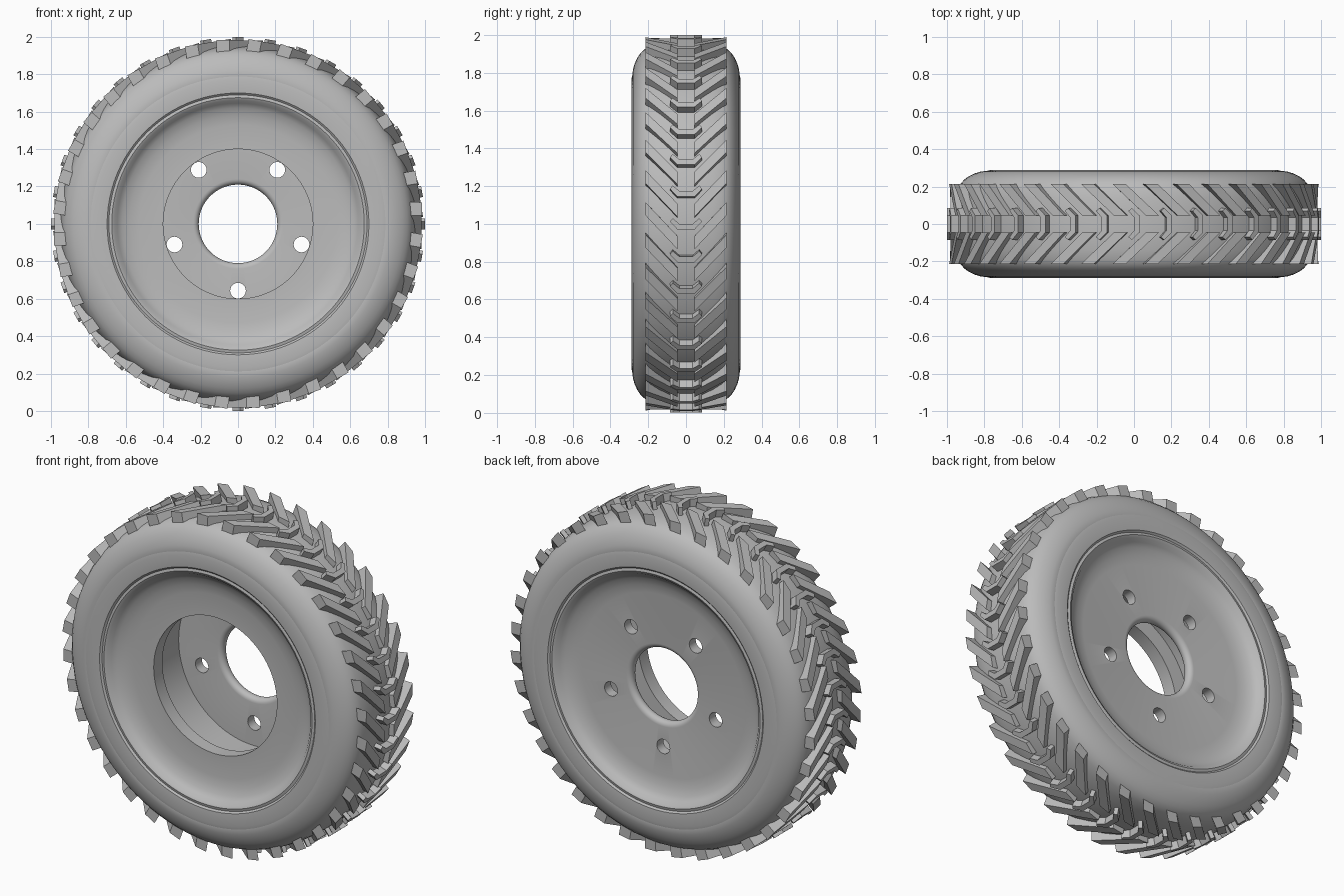
import bpy, bmesh, math
from mathutils import Vector

cube = bpy.data.objects.get("Cube")
if cube:
    bpy.data.objects.remove(cube, do_unlink=True)

AXLE = Vector((0, 0, 1))
SEGMENTS = 96
LUGS = 36

grey = bpy.data.materials.new("plain_grey")
grey.use_nodes = True
grey.diffuse_color = (0.5, 0.5, 0.5, 1)
grey.node_tree.nodes["Principled BSDF"].inputs["Base Color"].default_value = (0.5, 0.5, 0.5, 1)


def radial(angle):
    """Direction from the axle, turning clockwise from the top."""
    return Vector((math.sin(angle), 0, math.cos(angle)))


def finish(bm, name):
    bmesh.ops.recalc_face_normals(bm, faces=bm.faces)
    mesh = bpy.data.meshes.new(name)
    bm.to_mesh(mesh)
    bm.free()
    mesh.materials.append(grey)
    obj = bpy.data.objects.new(name, mesh)
    bpy.context.collection.objects.link(obj)
    return obj


def smooth(obj, degrees):
    bpy.ops.object.select_all(action="DESELECT")
    obj.select_set(True)
    bpy.context.view_layer.objects.active = obj
    bpy.ops.object.shade_smooth_by_angle(angle=math.radians(degrees))


def lathe(name, profile):
    """Spin a closed (radius, y) profile about the axle."""
    bm = bmesh.new()
    rings = []
    for i in range(SEGMENTS):
        out = radial(math.tau * i / SEGMENTS)
        rings.append([bm.verts.new(AXLE + out * r + Vector((0, y, 0))) for r, y in profile])
    n = len(profile)
    for i, ring in enumerate(rings):
        after = rings[(i + 1) % SEGMENTS]
        for j in range(n):
            k = (j + 1) % n
            bm.faces.new((ring[j], ring[k], after[k], after[j]))
    return finish(bm, name)


def add_block(bm, outline, angle, low, high):
    """Raise a (y, along) outline from the tyre between two radii."""
    out = radial(angle)
    along = radial(angle + math.pi / 2)
    base, top = [[bm.verts.new(AXLE + out * r + along * t + Vector((0, y, 0))) for y, t in outline]
                 for r in (low, high)]
    bm.faces.new(base)
    bm.faces.new(top)
    for j in range(len(outline)):
        k = (j + 1) % len(outline)
        bm.faces.new((base[j], base[k], top[k], top[j]))


# Tyre carcass: half profile mirrored across the middle
half_tyre = [(0.72, 0.25), (0.76, 0.278), (0.79, 0.284), (0.82, 0.28), (0.85, 0.271),
             (0.88, 0.257), (0.905, 0.24), (0.925, 0.218), (0.938, 0.19), (0.948, 0.14), (0.955, 0.07)]
tyre = lathe("tyre", half_tyre + [(r, -y) for r, y in reversed(half_tyre)])
smooth(tyre, 35)

# Rim: flange and dished bowl on each side, open cavity at the front, plate at the back
flange = [(0.805, 0.25), (0.8, 0.281), (0.77, 0.288), (0.70, 0.283), (0.69, 0.274), (0.675, 0.278),
          (0.66, 0.27), (0.645, 0.25), (0.62, 0.233), (0.58, 0.219), (0.53, 0.21)]
round_edge = [(0.24 - 0.03 * math.sin(a), 0.18 + 0.03 * math.cos(a))
              for a in (math.pi * i / 10 for i in range(11))]
cavity = [(0.49, 0.15), (0.49, -0.13), (0.40, -0.13), (0.40, -0.21)]
rim = lathe("rim", flange + round_edge + cavity + [(r, -y) for r, y in reversed(flange)])

# Five bolt holes through the back plate
bm = bmesh.new()
for i in range(5):
    centre = AXLE + radial(math.pi + math.tau * i / 5) * 0.357
    ends = []
    for y in (0.1, 0.26):
        ends.append([bm.verts.new(centre + radial(math.tau * j / 24) * 0.042 + Vector((0, y, 0)))
                     for j in range(24)])
        bm.faces.new(ends[-1])
    for j in range(24):
        k = (j + 1) % 24
        bm.faces.new((ends[0][j], ends[0][k], ends[1][k], ends[1][j]))
cutter = finish(bm, "bolt_hole_cutter")
cutter.hide_render = True
cut = rim.modifiers.new("bolt_holes", "BOOLEAN")
cut.object = cutter
cut.operation = "DIFFERENCE"
cut.solver = "EXACT"
bpy.context.view_layer.objects.active = rim
bpy.ops.object.modifier_apply(modifier=cut.name)
bpy.data.objects.remove(cutter, do_unlink=True)
smooth(rim, 28)

# Slanted tread bars in mirrored pairs
bar = [(0.045, 0.055), (0.215, -0.125), (0.215, -0.055), (0.045, 0.125)]
bars = bmesh.new()
# Bracket shaped lugs along the middle
bracket = [(-0.045, 0.03), (0.045, 0.03), (0.085, -0.012), (0.07, -0.03),
           (0.035, 0), (-0.035, 0), (-0.07, -0.03), (-0.085, -0.012)]
brackets = bmesh.new()
for i in range(LUGS):
    angle = math.tau * i / LUGS
    for side in (1, -1):
        add_block(bars, [(y * side, t) for y, t in bar], angle - 0.165, 0.89, 0.982)
    add_block(brackets, bracket, angle, 0.93, 0.999)
finish(bars, "tread_bars")
finish(brackets, "centre_lugs")
